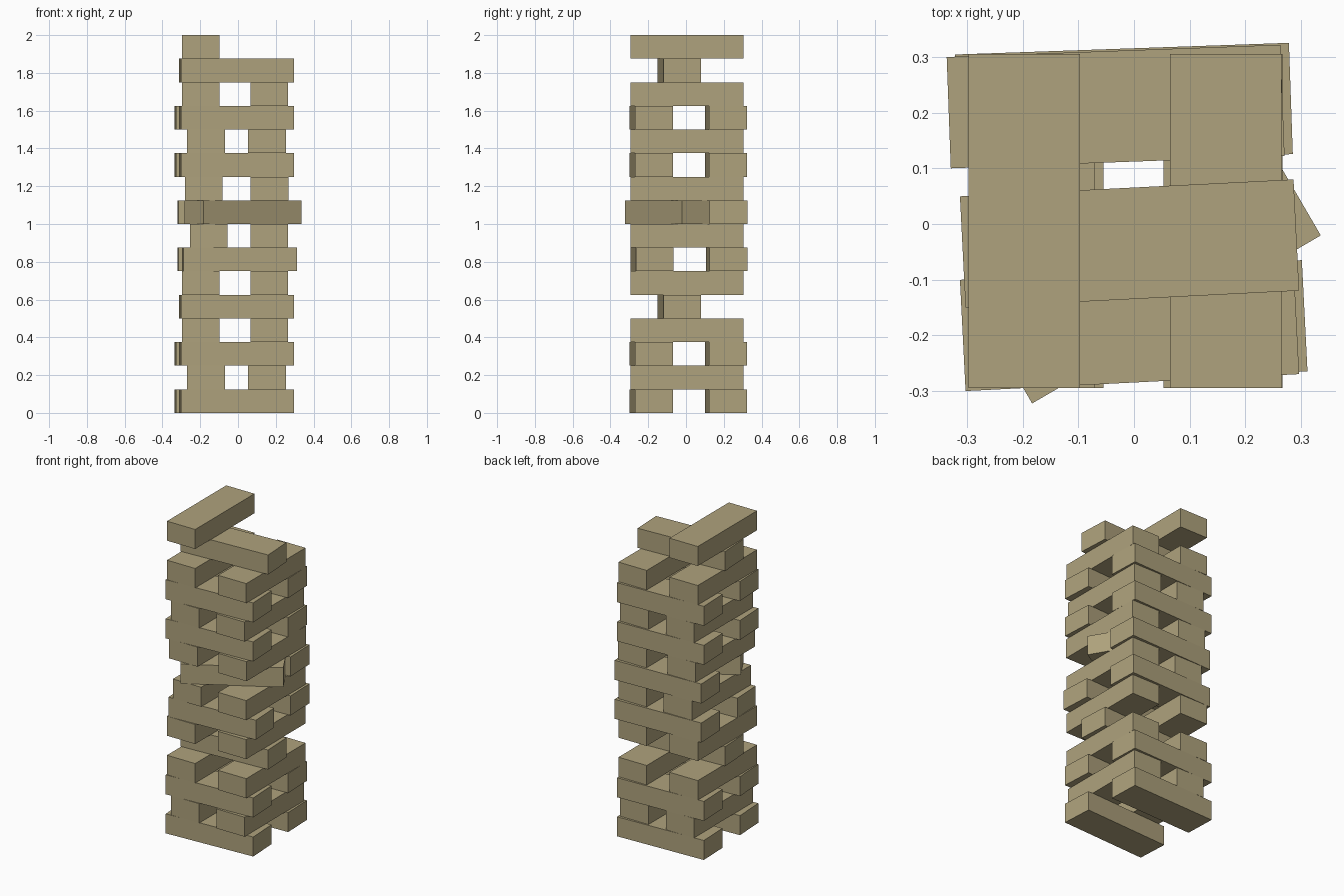
import bpy
from math import radians

cube = bpy.data.objects.get("Cube")
if cube:
    bpy.data.objects.remove(cube, do_unlink=True)

# Plain wood colour
wood = bpy.data.materials.new("pale_wood")
wood.use_nodes = True
colour = (0.43, 0.365, 0.205, 1)
wood.diffuse_color = colour
bsdf = next(n for n in wood.node_tree.nodes if n.type == 'BSDF_PRINCIPLED')
bsdf.inputs["Base Color"].default_value = colour
bsdf.inputs["Roughness"].default_value = 0.7

LENGTH, WIDTH, HEIGHT = 0.6, 0.2, 0.125


def block(name, level, x, y, angle):
    """One wooden block, lying along x before it is turned."""
    bpy.ops.mesh.primitive_cube_add(size=1, location=(x, y, (level + 0.5) * HEIGHT))
    ob = bpy.context.object
    ob.name = name
    ob.scale = (LENGTH, WIDTH, HEIGHT)
    ob.rotation_euler.z = radians(angle)
    ob.data.materials.append(wood)


# Crosswise blocks: x, y, turn
front = (-0.008, -0.185, 2.9)
back = (-0.033, 0.211, 2.1)
middle = (-0.008, -0.035, 2.9)
front_out = (0.007, -0.18, 2.9)
back_out = (-0.018, 0.215, 2.0)
pushed = (0.026, -0.085, 30.2)


# Lengthwise block, centred at the given x
def along(x):
    return (x, 0.005, 90)


pair = [front, back]
narrow = [along(-0.17), along(0.153)]
wide = [along(-0.197), along(0.165)]

# Layers from the ground up
layers = [
    pair, narrow, pair, wide,
    [middle], wide, [front_out, back_out], [along(-0.155), along(0.165)],
    [pushed, back_out], [along(-0.181), along(0.167)], pair, narrow,
    pair, wide, [middle], [along(-0.197)],
]
for level, blocks in enumerate(layers):
    for i, place in enumerate(blocks):
        block(f"block_layer_{level + 1}_{'ab'[i]}", level, *place)
